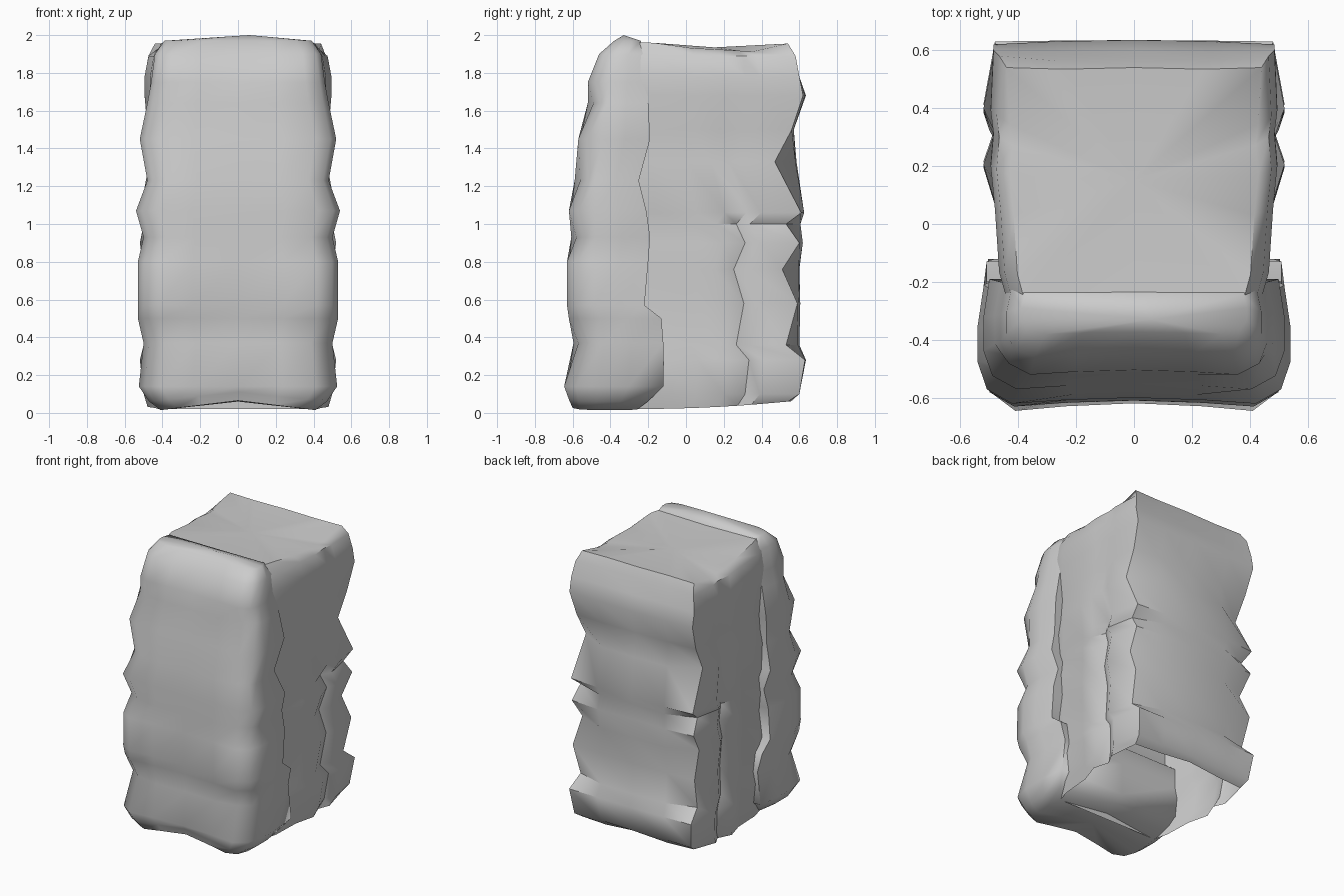
import bpy
import bmesh
import math
import random

random.seed(4)

default_cube = bpy.data.objects.get("Cube")
if default_cube:
    bpy.data.objects.remove(default_cube, do_unlink=True)

stone = bpy.data.materials.new("stone grey")
stone.use_nodes = True
stone_colour = (0.6, 0.6, 0.6, 1)
stone.diffuse_color = stone_colour
stone.node_tree.nodes["Principled BSDF"].inputs["Base Color"].default_value = stone_colour


def jitter(amount):
    return random.uniform(-amount, amount)


def mirrored_ring(half):
    """Close a half outline, running from x = 0 to x = 0, across the x axis."""
    inner = [p for p in half if p[0] > 0]
    other_side = [(-x, y, z) for x, y, z in reversed(inner)]
    return half + other_side


def loft(name, rings, bottom_centre, top_centre, sharp_angle):
    """Skin a stack of equal rings; fan the ends that have a centre."""
    bm = bmesh.new()
    layers = [[bm.verts.new(p) for p in ring] for ring in rings]
    count = len(layers[0])
    for low, high in zip(layers, layers[1:]):
        for i in range(count):
            j = (i + 1) % count
            bm.faces.new((low[i], low[j], high[j], high[i]))
    for layer, centre in ((layers[0], bottom_centre), (layers[-1], top_centre)):
        if centre is None:
            continue
        hub = bm.verts.new(centre)
        for i in range(count):
            bm.faces.new((layer[i], layer[(i + 1) % count], hub))
    bmesh.ops.recalc_face_normals(bm, faces=bm.faces)
    mesh = bpy.data.meshes.new(name)
    bm.to_mesh(mesh)
    bm.free()
    mesh.materials.append(stone)
    obj = bpy.data.objects.new(name, mesh)
    bpy.context.collection.objects.link(obj)
    bpy.ops.object.select_all(action='DESELECT')
    obj.select_set(True)
    bpy.context.view_layer.objects.active = obj
    bpy.ops.object.shade_smooth_by_angle(angle=math.radians(sharp_angle))
    return obj


# Front slab: height, half width, front y, back y
slab_rows = [
    (.015, .41, -.60, -.26),
    (.06, .47, -.62, -.20),
    (.14, .525, -.645, -.12),
    (.37, .50, -.61, -.12),
    (.50, .53, -.62, -.13),
    (.57, .53, -.63, -.22),
    (.80, .53, -.63, -.20),
    (.93, .50, -.62, -.19),
    (1.07, .54, -.62, -.21),
    (1.23, .48, -.60, -.25),
    (1.45, .52, -.57, -.19),
    (1.64, .48, -.53, -.20),
    (1.75, .46, -.52, -.20),
    (1.90, .44, -.46, -.22),
    (1.97, .39, -.38, -.24),
]
# Pinched rows between the pillows along the slab's edges
pinched = (.37, .93, 1.23, 1.64)
# Share of the width and of the depth, from front centre to back centre
slab_section = [(0, .05), (.45, .03), (.78, 0), (.94, .12), (1, .35),
                (1, .65), (.96, 1), (0, 1)]


def slab_ring(row):
    z, width, front, back = row
    half = []
    for u, v in slab_section:
        arch = .05 * (1 - u) if z < .1 else 0
        pinch = .04 if z in pinched and .5 < u < .95 and v < .5 else 0
        half.append((u * width, front + v * (back - front) + pinch, z + arch))
    return mirrored_ring(half)


loft("front_slab", [slab_ring(r) for r in slab_rows],
     (0, -.42, .06), (.06, -.33, 2), 62)

# Rear block: height, half width, back y, back corner y
block_rows = [
    (.02, .44, .56, .54),
    (.10, .46, .60, .60),
    (.28, .48, .635, .63),
    (.36, .46, .60, .53),
    (.58, .48, .605, .59),
    (.76, .46, .60, .51),
    (.90, .48, .61, .60),
    (1.00, .46, .60, .53),
    (1.06, .48, .62, .61),
    (1.33, .46, .585, .47),
    (1.50, .47, .57, .56),
    (1.68, .485, .635, .62),
    (1.78, .485, .60, .60),
    (1.89, .465, .57, .58),
    (1.955, .44, .54, .54),
]
# Share of the width and of the depth along one side, from back to front
block_side = [(1.02, .76), (1.0, .67), (1.02, .54), (.99, .37), (.96, .12),
              (.9, 0)]
block_front = -.27


def block_ring(row):
    z, width, back, corner = row
    rim = z > 1.9
    bulge = .03 if z < 1.3 else 0
    lift = .04 if z < .05 else 0
    half = [(0, back, z + lift * 1.5), (width * .55, back + jitter(.01), z + lift),
            (width, corner, z + lift)]
    for u, v in block_side:
        x = width * u + (bulge if u > 1 else 0) - (.02 if rim else 0)
        y = block_front + v * (corner - block_front)
        dip = .04 * v + jitter(.015) if rim else 0
        half.append((x, y, z + lift * v * v - dip))
    half.append((0, block_front, z))
    return mirrored_ring(half)


# The block is hollow underneath
loft("rear_block", [block_ring(r) for r in block_rows],
     None, (0, .15, 1.935), 45)
